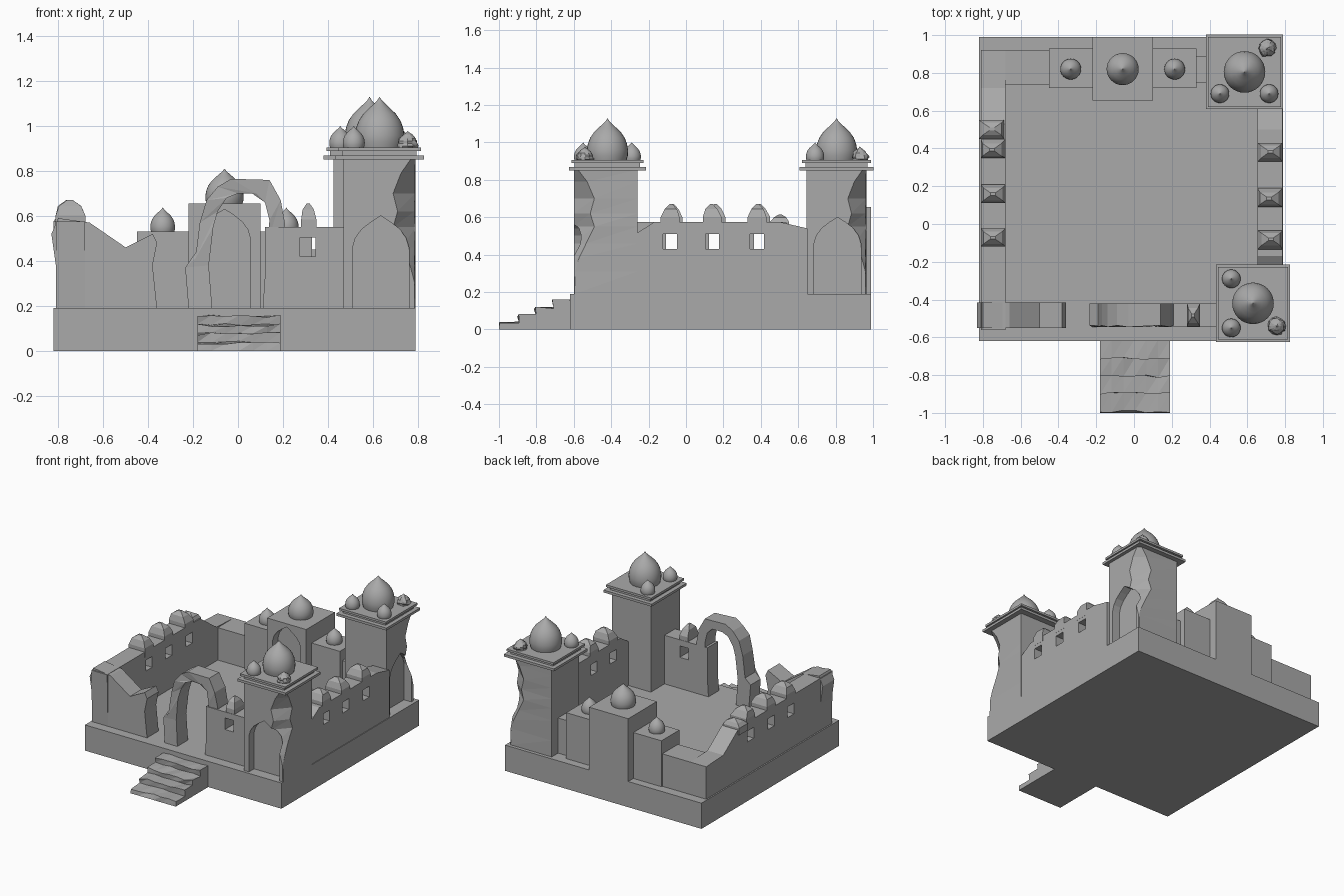
import bpy, bmesh, math, random

if "Cube" in bpy.data.objects:
    bpy.data.objects.remove(bpy.data.objects["Cube"])
random.seed(4)

stone = bpy.data.materials.new("grey_stone")
stone.diffuse_color = (0.4, 0.4, 0.4, 1)
stone.use_nodes = True
stone.node_tree.nodes["Principled BSDF"].inputs["Base Color"].default_value = stone.diffuse_color


def make(name, verts, faces):
    me = bpy.data.meshes.new(name)
    me.from_pydata(verts, [], faces)
    bm = bmesh.new()
    bm.from_mesh(me)
    bmesh.ops.recalc_face_normals(bm, faces=bm.faces)
    bm.to_mesh(me)
    bm.free()
    me.materials.append(stone)
    ob = bpy.data.objects.new(name, me)
    bpy.context.collection.objects.link(ob)
    return ob


def loft(name, sections, tri=False):
    """Skin a list of equal-length closed sections and cap the ends."""
    n, m = len(sections[0]), len(sections)
    faces = [list(range(n)), list(range((m - 1) * n, m * n))]
    for k in range(m - 1):
        for i in range(n):
            a, b = k * n + i, k * n + (i + 1) % n
            if tri:
                faces += [(a, b, b + n), (a, b + n, a + n)]
            else:
                faces.append((a, b, b + n, a + n))
    return make(name, [p for s in sections for p in s], faces)


def box(name, x0, x1, y0, y1, z0, z1):
    return loft(name, [[(x0, y0, z), (x1, y0, z), (x1, y1, z), (x0, y1, z)] for z in (z0, z1)])


def prism(name, prof, axis, lo, hi):
    """Extrude a (horizontal, z) outline along x or y."""
    if axis == 'x':
        return loft(name, [[(d, h, z) for h, z in prof] for d in (lo, hi)])
    return loft(name, [[(h, d, z) for h, z in prof] for d in (lo, hi)])


def cut(ob, cutter):
    cutter.hide_render = True
    mod = ob.modifiers.new("cut", 'BOOLEAN')
    mod.operation, mod.solver, mod.object = 'DIFFERENCE', 'EXACT', cutter
    bpy.context.view_layer.objects.active = ob
    bpy.ops.object.modifier_apply(modifier=mod.name)
    bpy.data.objects.remove(cutter)


def pointed_arch(cx, w, z0, spring, peak):
    h = peak - spring
    half = [(w, z0), (w, spring), (.9 * w, spring + .3 * h), (.68 * w, spring + .57 * h),
            (.35 * w, spring + .8 * h)]
    return [(cx + x, z) for x, z in half] + [(cx, peak)] + [(cx - x, z) for x, z in half[::-1]]


DOME = [(.92, 0), (.99, .12), (1, .25), (.95, .4), (.84, .54), (.66, .67),
        (.43, .78), (.23, .87), (.09, .94), (.01, 1)]


def dome(name, x, y, z, r, h, rough=0):
    n = 12 if rough else 32
    secs = []
    for f, g in DOME:
        ring = []
        for i in range(n):
            a = 2 * math.pi * i / n
            k = r * f * (1 + random.uniform(-rough, rough))
            ring.append((x + k * math.cos(a), y + k * math.sin(a), z + h * g))
        secs.append(ring)
    ob = loft(name, secs)
    if not rough:
        bpy.ops.object.select_all(action='DESELECT')
        ob.select_set(True)
        bpy.context.view_layer.objects.active = ob
        bpy.ops.object.shade_smooth_by_angle(angle=math.radians(35))
    return ob


def merlon(name, x, y, z, wx, wy, h):
    def rect(a, b, zz, dx=0, dy=0):
        return [(x + dx + sx * a, y + dy + sy * b, zz) for sx, sy in ((-1, -1), (1, -1), (1, 1), (-1, 1))]
    j = random.uniform(-.008, .008)
    loft(name, [rect(wx, wy, z - .03), rect(wx, wy, z + h * .35),
                rect(wx * .75, wy * .65, z + h * .75, j, j), rect(wx * .2, wy * .15, z + h, j, j)])


# platform
box("platform", -.82, .79, -.62, .99, 0, .19)

# worn stairs
steps = [(-1, .04), (-.905, .08), (-.815, .118), (-.72, .157)]
secs = []
for i in range(7):
    x = -.18 + .37 * i / 6
    s = [(x, -.61, 0), (x, -1, 0)]
    for k, (y, z) in enumerate(steps):
        jy = random.uniform(0, .015)
        s.append((x, y + jy, z + random.uniform(-.012, .004)))
        y2 = steps[k + 1][0] + .012 if k < 3 else -.61
        s.append((x, y2, z + random.uniform(-.006, .004)))
    secs.append(s)
loft("stairs", secs, tri=True)


# corner towers: one design, the back one turned a quarter
def tower(name, cx, cy, turn):
    parts = []
    wear = [(.19, .004), (.31, .006), (.38, .025), (.46, .06), (.55, .10),
            (.62, .08), (.70, .10), (.79, .065), (.855, .02)]
    secs = []
    for z, c in wear:
        e = .012 * math.sin(z * 23) if .3 < z < .84 else 0
        secs.append([(-.16, -.18, z), (.16 - c, -.18, z), (.16 - abs(e) * .5, -.18 + c * 1.1, z),
                     (.16, .16, z), (-.16, .16, z)])
    body = loft(name + "_body", secs, tri=True)
    cut(body, prism("niche_cutter", pointed_arch(.005, .125, .17, .46, .60), 'y', -.3, -.12))
    parts.append(body)
    parts.append(box(name + "_lower_slab", -.197, .197, -.205, .205, .85, .868))
    parts.append(box(name + "_neck", -.165, .165, -.175, .175, .86, .895))
    parts.append(box(name + "_upper_slab", -.185, .185, -.192, .192, .889, .905))
    parts.append(dome(name + "_main_dome", 0, 0, .903, .11, .225))
    for i, (x, y) in enumerate([(-.115, .13), (-.115, -.13)]):
        parts.append(dome(f"{name}_small_dome_{i}", x, y, .903, .049, .097))
    parts.append(dome(name + "_broken_dome", .125, -.12, .903, .045, .075, .16))
    for ob in parts:
        ob.location = (cx, cy, 0)
        ob.rotation_euler = (0, 0, turn)


tower("front_tower", .63, -.42, 0)
tower("back_tower", .585, .805, math.pi / 2)

# side walls with windows and merlons
east = prism("east_wall", [(-.27, .19), (-.27, .51), (-.17, .575), (.5, .575), (.65, .54), (.65, .19)],
             'x', .655, .785)
west = prism("west_wall", [(-.55, .19), (-.56, .575), (.53, .575), (.72, .44), (.92, .43), (.92, .19)],
             'x', -.81, -.68)
for wall, cx, ys in ((east, .72, (-.085, .14, .38)), (west, -.745, (-.07, .16, .40))):
    for y in ys:
        cut(wall, box("window_cutter", cx - .2, cx + .2, y - .037, y + .037, .43, .51))
        merlon(wall.name + "_merlon", cx, y, .565, .066, .05, .105)
merlon("west_wall_merlon", -.755, .50, .555, .066, .05, .06)

# ruined left front wall
prism("front_left_wall", [(-.81, .19), (-.81, .38), (-.83, .52), (-.80, .59), (-.66, .57), (-.5, .46),
      (-.38, .52), (-.36, .48), (-.38, .38), (-.36, .19)], 'y', -.55, -.415)

# right front wall
front = box("front_right_wall", .12, .48, -.545, -.42, .19, .55)
cut(front, box("window_cutter", .275, .345, -.7, -.3, .42, .505))
merlon("front_wall_merlon", .315, -.482, .545, .034, .06, .11)

# broken gateway arch
outer = [(-.22, .19), (-.235, .37), (-.19, .41), (-.17, .57), (-.14, .67), (-.09, .73), (-.03, .765),
         (.14, .76), (.19, .67), (.21, .56), (.21, .19)]
inner = [(-.115, .19), (-.13, .38), (-.11, .55), (-.09, .62), (-.05, .68), (0, .70), (.08, .70),
         (.12, .66), (.14, .58), (.13, .48), (.11, .19)]
n = len(outer)
loft("gateway_arch", [[(o[0], y0, o[1]), (i[0], y0, i[1]), (i[0], -.42, i[1]), (o[0], -.42, o[1])]
                      for k, (o, i) in enumerate(zip(outer, inner))
                      for y0 in [-.545 + .008 * (k % 2)]], tri=True)

# back shrine: tall middle block, two lower blocks, linking walls
mid = box("shrine_middle", -.22, .10, .655, .99, .19, .655)
cut(mid, prism("niche_cutter", pointed_arch(-.06, .115, .17, .50, .63), 'y', .5, .72))
dome("shrine_middle_dome", -.06, .82, .65, .085, .16)
for side, x0, x1, cx in (("left", -.45, -.215, -.335), ("right", .095, .33, .215)):
    box(f"shrine_{side}", x0, x1, .72, .93, .19, .53)
    dome(f"shrine_{side}_dome", cx, .82, .527, .055, .11)
box("back_low_wall", -.81, -.44, .735, .92, .19, .43)
box("back_link_wall", .32, .44, .75, .89, .19, .45)
